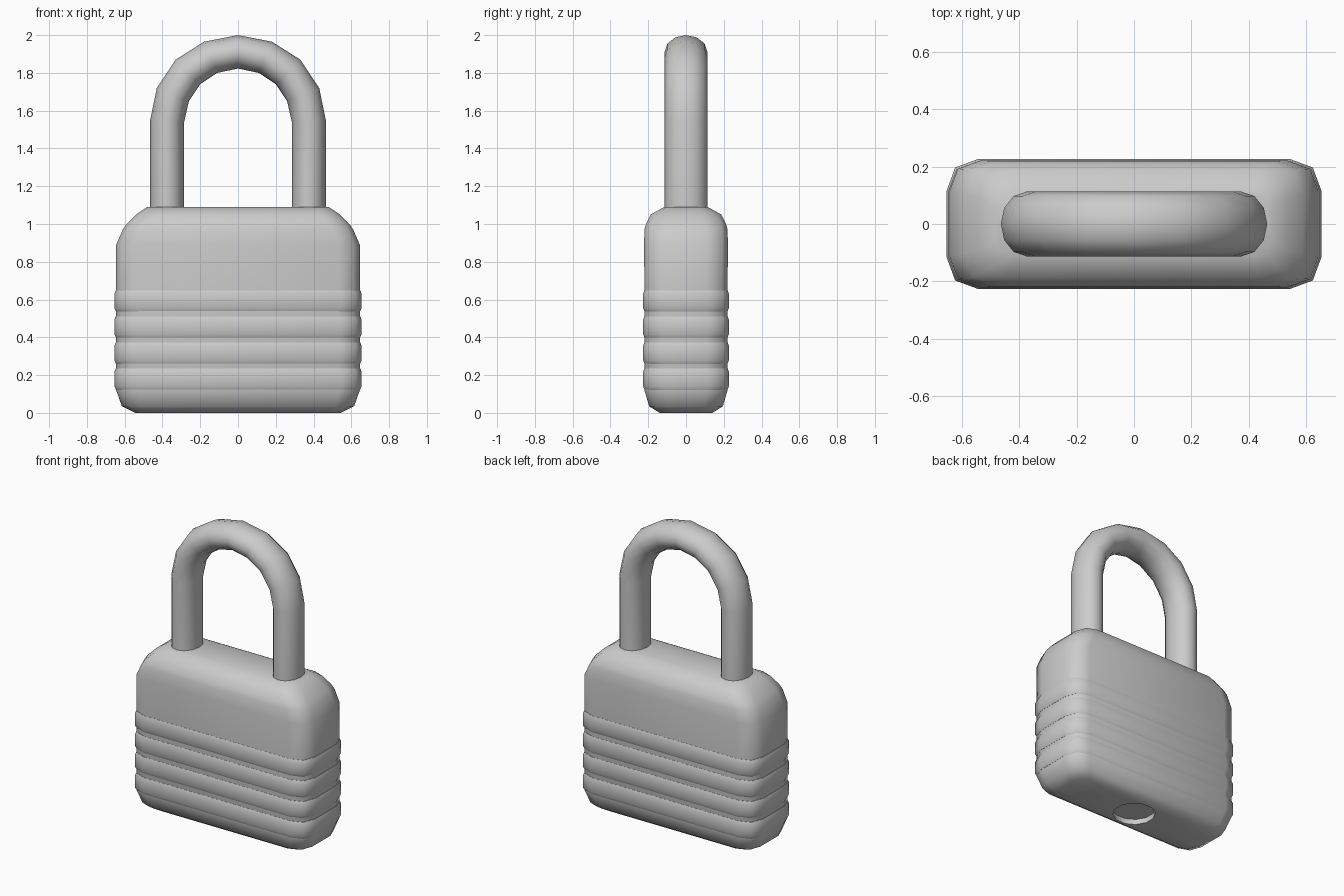
import bpy, bmesh, math

if "Cube" in bpy.data.objects:
    bpy.data.objects.remove(bpy.data.objects["Cube"])


def ring(hx, hy, c, z):
    """Rounded rectangle with 12 corners."""
    k = 0.27 * c
    quarter = [(hx, hy - c), (hx - k, hy - k), (hx - c, hy)]
    flip = quarter[::-1]
    pts = quarter + [(-x, y) for x, y in flip]
    pts += [(-x, -y) for x, y in quarter] + [(x, -y) for x, y in flip]
    return [(x, y, z) for x, y in pts]


def circle(r, z):
    return [(r * math.cos(math.radians(15 + 30 * i)),
             r * math.sin(math.radians(15 + 30 * i)), z) for i in range(12)]


def loft(name, rings, angle=55):
    bm = bmesh.new()
    loops = [[bm.verts.new(p) for p in r] for r in rings]
    n = len(loops[0])
    for a, b in zip(loops, loops[1:]):
        for i in range(n):
            j = (i + 1) % n
            bm.faces.new((a[i], a[j], b[j], b[i]))
    bm.faces.new(loops[0][::-1])
    bm.faces.new(loops[-1])
    bmesh.ops.recalc_face_normals(bm, faces=bm.faces)
    mesh = bpy.data.meshes.new(name)
    bm.to_mesh(mesh)
    bm.free()
    obj = bpy.data.objects.new(name, mesh)
    bpy.context.collection.objects.link(obj)
    bpy.ops.object.select_all(action='DESELECT')
    obj.select_set(True)
    bpy.context.view_layer.objects.active = obj
    bpy.ops.object.shade_smooth_by_angle(angle=math.radians(angle))
    return obj


# Lock body, starting inside the round key recess underneath
sections = [
    (0.545, 0.14, 0.08, 0.0), (0.615, 0.195, 0.10, 0.035),
    (0.645, 0.22, 0.11, 0.12), (0.645, 0.22, 0.11, 0.65),
    (0.645, 0.222, 0.11, 0.89), (0.61, 0.22, 0.11, 0.97),
    (0.59, 0.212, 0.11, 1.0), (0.54, 0.187, 0.10, 1.05),
    (0.48, 0.115, 0.06, 1.09)]
loft("lock_body", [circle(0.13, 0.035), circle(0.13, 0.0)]
     + [ring(*s) for s in sections])

# Four raised bands
for i in range(4):
    z0 = 0.122 + 0.138 * i
    z1 = z0 + 0.112
    profile = [(z0, 0.008), (z0 + 0.018, 0), (z1 - 0.018, 0), (z1, 0.006)]
    loft(f"body_band_{i + 1}",
         [ring(0.654 - d, 0.227 - d, 0.11, z) for z, d in profile])

# Shackle: outer and inner edge of the arch, mirrored across x
half = [((0.465, 1.06), (0.285, 1.06)), ((0.465, 1.55), (0.285, 1.54)),
        ((0.43, 1.72), (0.26, 1.65)), ((0.33, 1.87), (0.2, 1.74)),
        ((0.18, 1.965), (0.11, 1.80)), ((0, 2.0), (0, 1.823))]
path = half + [((-ox, oz), (-ix, iz)) for (ox, oz), (ix, iz) in half[-2::-1]]
rings = []
for (ox, oz), (ix, iz) in path:
    mx, mz = (ox + ix) / 2, (oz + iz) / 2
    rings.append([(mx + (ox - mx) * math.cos(t), 0.113 * math.sin(t),
                   mz + (oz - mz) * math.cos(t))
                  for t in (i * math.tau / 12 for i in range(12))])
loft("shackle", rings, 45)
